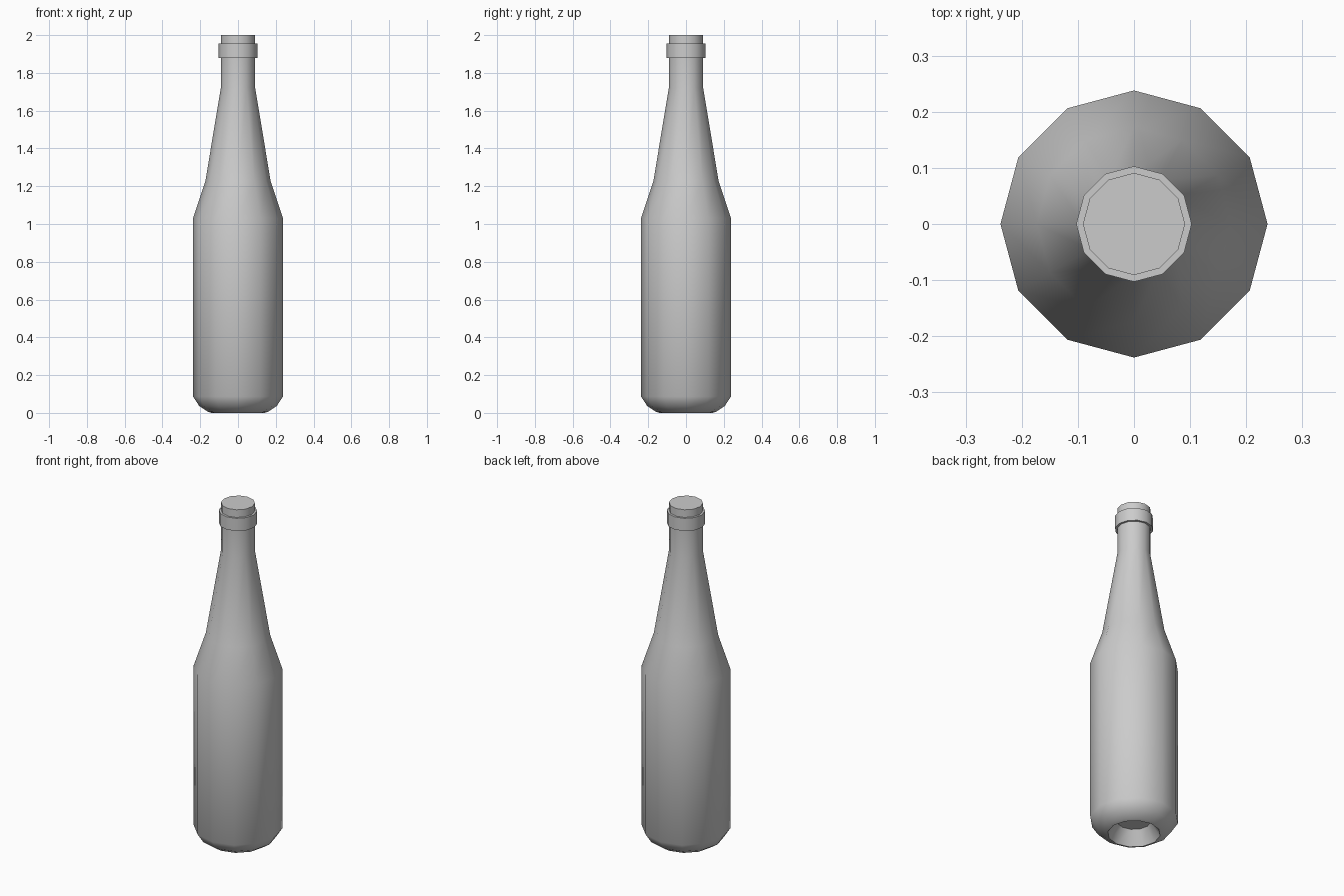
import bpy, bmesh, math

if "Cube" in bpy.data.objects:
    bpy.data.objects.remove(bpy.data.objects["Cube"])

SIDES = 12

# Closed outline (radius, height): punt, rounded base, body, shoulder, neck, collar, mouth
PROFILE = [
    (0.092, 0.08), (0.142, 0.0), (0.16, 0.006), (0.205, 0.036), (0.238, 0.087),
    (0.238, 1.03), (0.173, 1.225), (0.091, 1.72),
    (0.091, 1.88), (0.103, 1.88), (0.103, 1.955), (0.091, 1.955), (0.091, 2.0),
]


def lathe(name, profile):
    bm = bmesh.new()
    rings = []
    for r, z in profile:
        rings.append([bm.verts.new((r * math.cos(2 * math.pi * i / SIDES),
                                    r * math.sin(2 * math.pi * i / SIDES), z))
                      for i in range(SIDES)])
    for low, high in zip(rings, rings[1:]):
        for i in range(SIDES):
            j = (i + 1) % SIDES
            bm.faces.new((low[i], low[j], high[j], high[i]))
    bm.faces.new(rings[0][::-1])
    bm.faces.new(rings[-1])
    bmesh.ops.recalc_face_normals(bm, faces=bm.faces[:])
    mesh = bpy.data.meshes.new(name)
    bm.to_mesh(mesh)
    bm.free()
    obj = bpy.data.objects.new(name, mesh)
    bpy.context.collection.objects.link(obj)
    return obj


# Bottle, smooth around the sides with crisp collar and mouth edges
bottle = lathe("bottle", PROFILE)
bpy.context.view_layer.objects.active = bottle
bottle.select_set(True)
bpy.ops.object.shade_smooth_by_angle(angle=math.radians(45))
